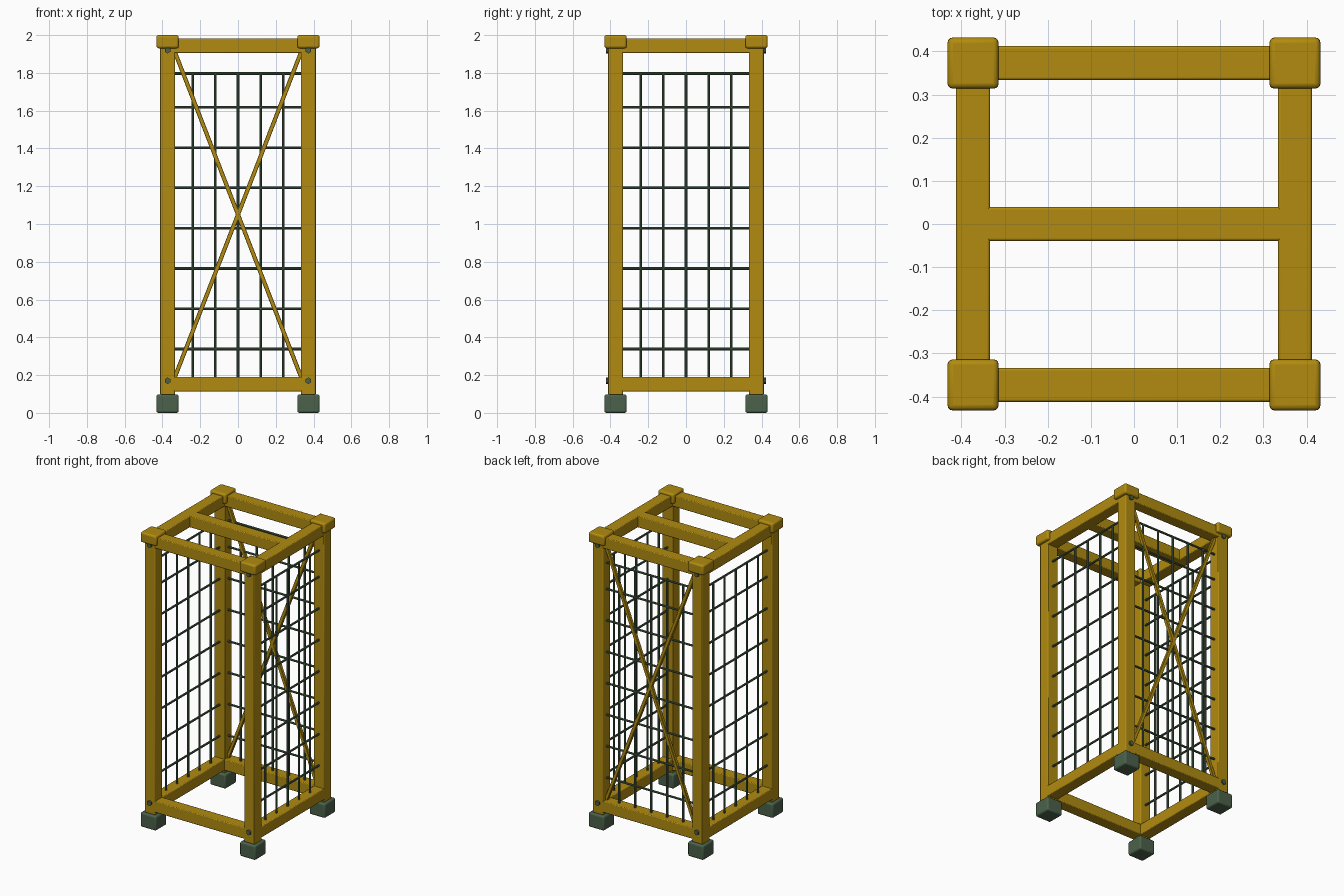
import bpy
from math import pi, radians
from mathutils import Vector

if "Cube" in bpy.data.objects:
    bpy.data.objects.remove(bpy.data.objects["Cube"], do_unlink=True)


def material(name, rgb):
    m = bpy.data.materials.new(name)
    m.use_nodes = True
    m.diffuse_color = (*rgb, 1)
    m.node_tree.nodes["Principled BSDF"].inputs["Base Color"].default_value = (*rgb, 1)
    return m


YELLOW = material("mustard paint", (0.44, 0.26, 0.005))
GREEN = material("grey green", (0.07, 0.12, 0.07))

C = 0.373      # post centre line
H = 0.039      # half thickness of posts and rails
LOW, HIGH = 0.152, 1.944   # rail heights
INNER = C - H


def finish(obj, name, mat):
    obj.name = name
    obj.data.name = name
    obj.data.materials.append(mat)
    bpy.ops.object.shade_smooth_by_angle(angle=radians(35))
    return obj


def box(name, centre, size, mat, bevel=0.005, segments=2):
    bpy.ops.mesh.primitive_cube_add(size=1, location=centre)
    obj = bpy.context.object
    obj.scale = size
    bpy.ops.object.transform_apply(location=False, rotation=False, scale=True)
    mod = obj.modifiers.new("soft edges", "BEVEL")
    mod.width = bevel
    mod.segments = segments
    return finish(obj, name, mat)


def rod(name, start, end, radius, mat, sides=8):
    start, end = Vector(start), Vector(end)
    axis = end - start
    bpy.ops.mesh.primitive_cylinder_add(vertices=sides, radius=radius, depth=axis.length,
                                        location=(start + end) / 2)
    obj = bpy.context.object
    obj.rotation_euler = axis.to_track_quat("Z", "Y").to_euler()
    return finish(obj, name, mat)


# Corner posts with feet, caps and bolts
for sx, side in ((-1, "right"), (1, "left")):
    for sy, end in ((-1, "front"), (1, "back")):
        x, y = sx * C, sy * C
        tag = f"{end}_{side}"
        box(f"{tag}_post", (x, y, 1.02), (2 * H, 2 * H, 1.85), YELLOW)
        box(f"{tag}_foot", (x, y, 0.049), (0.118, 0.118, 0.098), GREEN, 0.011, 3)
        box(f"{tag}_cap", (x, y, 1.965), (0.118, 0.118, 0.07), YELLOW, 0.012, 3)
        for z, level in ((0.17, "lower"), (1.92, "upper")):
            rod(f"{tag}_{level}_bolt", (x, sy * (C + H - 0.01), z),
                (x, sy * (C + H + 0.011), z), 0.017, GREEN, 6)

# Rails around the bottom and top
for z, level in ((LOW, "bottom"), (HIGH, "top")):
    for s, end, side in ((-1, "front", "right"), (1, "back", "left")):
        box(f"{level}_{end}_rail", (0, s * C, z), (2 * C, 2 * H, 0.076), YELLOW)
        box(f"{level}_{side}_rail", (s * C, 0, z), (2 * H, 2 * C, 0.076), YELLOW)
box("top_middle_beam", (0, 0, HIGH), (2 * C, 2 * H, 0.076), YELLOW)

# Rod grids on the back and both sides
panels = {
    "back": lambda u, z: (u, C, z),
    "left": lambda u, z: (C, u, z),
    "right": lambda u, z: (-C, u, z),
}
bar_heights = [0.338 + 0.2133 * i for i in range(7)] + [1.797]
for side, place in panels.items():
    for i in range(-2, 3):
        u = 0.12 * i
        rod(f"{side}_upright_rod", place(u, LOW), place(u, 1.8), 0.007, GREEN)
    for z in bar_heights:
        rod(f"{side}_cross_rod", place(-INNER - 0.005, z), place(INNER + 0.005, z),
            0.007, GREEN)

# Diagonal braces on the back
for s, name in ((-1, "rising"), (1, "falling")):
    a = Vector((-s * INNER, C, 0.19))
    b = Vector((s * INNER, C, 1.91))
    brace = box(f"back_{name}_brace", (a + b) / 2, (0.022, 0.022, (b - a).length),
                YELLOW, 0.002, 1)
    brace.rotation_euler.y = Vector((b.z - a.z, b.x - a.x)).angle_signed(Vector((1, 0)))
